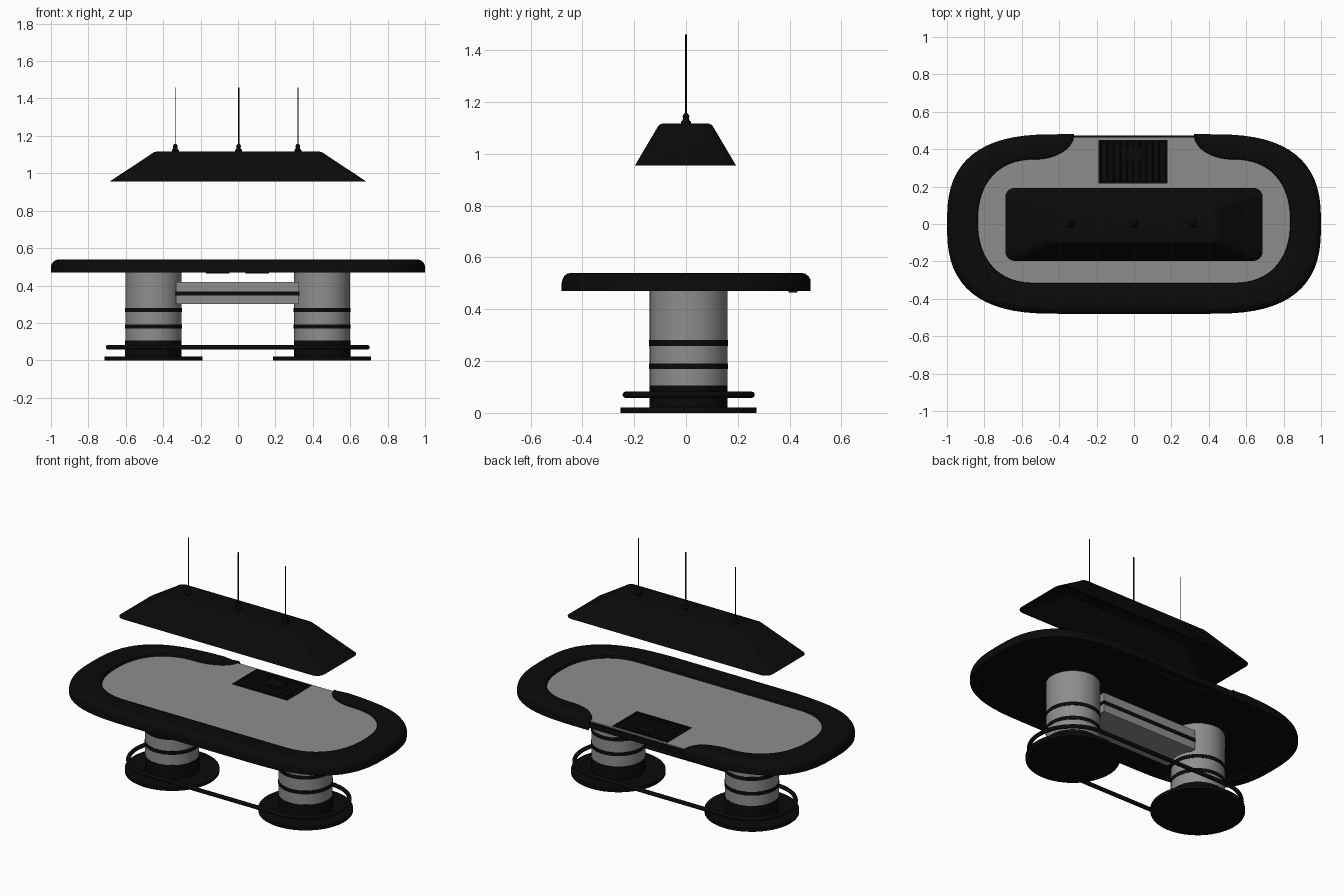
import bpy, bmesh, math
from math import sin, cos, pi

if "Cube" in bpy.data.objects:
    bpy.data.objects.remove(bpy.data.objects["Cube"])

black = bpy.data.materials.new("black")
black.diffuse_color = (0.003, 0.003, 0.003, 1)
black.use_nodes = True
black.node_tree.nodes["Principled BSDF"].inputs["Base Color"].default_value = black.diffuse_color
grey = bpy.data.materials.new("grey")
grey.diffuse_color = (0.27, 0.27, 0.27, 1)
grey.use_nodes = True
grey.node_tree.nodes["Principled BSDF"].inputs["Base Color"].default_value = grey.diffuse_color


def finish(name, bm, mat=grey, smooth=True):
    bmesh.ops.remove_doubles(bm, verts=bm.verts, dist=0.0002)
    bmesh.ops.recalc_face_normals(bm, faces=bm.faces)
    me = bpy.data.meshes.new(name)
    bm.to_mesh(me)
    bm.free()
    ob = bpy.data.objects.new(name, me)
    bpy.context.collection.objects.link(ob)
    me.materials.append(mat)
    if smooth:
        bpy.ops.object.select_all(action='DESELECT')
        ob.select_set(True)
        bpy.context.view_layer.objects.active = ob
        bpy.ops.object.shade_smooth_by_angle(angle=math.radians(35))
    return ob


def loft(name, rings, mat=grey, caps=True):
    """Skin a list of closed rings."""
    bm = bmesh.new()
    vs = [[bm.verts.new(p) for p in r] for r in rings]
    n = len(rings[0])
    for a, b in zip(vs, vs[1:]):
        for i in range(n):
            j = (i + 1) % n
            bm.faces.new((a[i], a[j], b[j], b[i]))
    if caps:
        bm.faces.new(vs[0])
        bm.faces.new(vs[-1])
    return finish(name, bm, mat)


def lathe(name, x, y, profile, mat=grey, seg=48):
    return loft(name, [[(x + r * cos(2 * pi * i / seg), y + r * sin(2 * pi * i / seg), z)
                        for i in range(seg)] for r, z in profile], mat)


def box(name, x0, x1, y0, y1, z0, z1, mat=grey):
    bm = bmesh.new()
    bmesh.ops.create_cube(bm, size=1)
    for v in bm.verts:
        v.co = ((x0 + x1) / 2 + v.co.x * (x1 - x0), (y0 + y1) / 2 + v.co.y * (y1 - y0),
                (z0 + z1) / 2 + v.co.z * (z1 - z0))
    return finish(name, bm, mat, smooth=False)


def half_oval(a, hx, hy, yc=0.0, n=32, e=2.7):
    """Right end of the table outline, back to front."""
    pts = []
    for i in range(n + 1):
        t = pi / 2 - pi * i / n
        c, s = max(cos(t), 0), sin(t)
        pts.append((a + (hx - a) * c ** (2 / e), yc + math.copysign(hy * abs(s) ** (2 / e), s)))
    return pts


def mirror(pts):
    return pts + [(-x, y) for x, y in reversed(pts)]


# Padded rail: C-shaped, open at the back, ends tapering in a rounded curve
K = 14
outer = [(0.32 + 0.08 * i / K, 0.48) for i in range(K)] + half_oval(0.4, 1.0, 0.48)
inner = [(0.53 - 0.21 * cos(pi / 2 * i / K), 0.48 - 0.135 * sin(pi / 2 * i / K)) for i in range(K)]
inner += half_oval(0.53, 0.835, 0.33, 0.015, e=2.3)
rings = []
for (px, py), (qx, qy) in zip(mirror(outer), mirror(inner)):
    w = math.hypot(qx - px, qy - py)
    f = math.sqrt(1 - (1 - min(1, w / 0.12)) ** 2)      # height falls off at the tips
    prof = [(0.075, 0.485), (0.07, 0.47), (0, 0.47), (0, 0.502), (0.005, 0.517), (0.014, 0.529),
            (0.027, 0.537), (0.045, 0.54), (w - 0.015, 0.54), (w - 0.004, 0.536), (w, 0.527), (w, 0.505)]
    ring = []
    for k, (d, z) in enumerate(prof):
        d = min(d, w * 0.45) if k < 8 else max(d, w * 0.55)
        t = d / w if w > 1e-6 else 0
        z = 0.515 + (z - 0.515) * f if z > 0.515 else z
        ring.append((px + (qx - px) * t, py + (qy - py) * t, z))
    rings.append(ring)
loft("padded_rail", rings, black)

# Table body and felt, with a pocket cut for the chip tray
oval = mirror(half_oval(0.4, 1.0, 0.48))


def slab(name, s, z0, z1, mat=grey):
    return loft(name, [[(x * s, y * s, z) for x, y in oval] for z in (z0, z1)], mat)


body = slab("table_body", 0.985, 0.48, 0.515, black)
felt = slab("felt_surface", 0.965, 0.513, 0.521)
cutter = box("tray_cutter", -0.185, 0.175, 0.222, 0.445, 0.495, 0.6)
cutter.hide_render = True
for ob in (body, felt):
    m = ob.modifiers.new("tray_pocket", 'BOOLEAN')
    m.object = cutter
    m.solver = 'EXACT'
    bpy.context.view_layer.objects.active = ob
    bpy.ops.object.modifier_apply(modifier=m.name)
bpy.data.objects.remove(cutter)

# Chip tray: frame, scalloped channels and centre block
for nm, b in {"front": (-0.19, 0.18, 0.217, 0.23), "back": (-0.19, 0.18, 0.438, 0.45),
              "left": (-0.19, -0.178, 0.23, 0.438), "right": (0.168, 0.18, 0.23, 0.438)}.items():
    box("tray_frame_" + nm, *b, 0.495, 0.525, black)
bm = bmesh.new()
prev = None
for i in range(81):
    x = -0.178 + 0.346 * i / 80
    u = (i % 8) / 4 - 1
    z = 0.521 - 0.02 * math.sqrt(max(0, 1 - u * u))
    row = [bm.verts.new((x, y, z)) for y in (0.23, 0.438)]
    if prev:
        bm.faces.new((prev[0], row[0], row[1], prev[1]))
    prev = row
finish("tray_channels", bm, black)
box("tray_block", -0.04, 0.045, 0.335, 0.405, 0.50, 0.521, black)
for s in (-1, 1):
    box("tray_catch", s * 0.105 - 0.065, s * 0.105 + 0.06, 0.395, 0.43, 0.464, 0.482, black)

# Pedestals: column, dark foot, bands and base disc
for side, x in (("left", -0.452), ("right", 0.45)):
    lathe(side + "_column", x, 0.01, [(0.15, 0.1), (0.15, 0.485)])
    lathe(side + "_column_foot", x, 0.01, [(0.151, 0.015), (0.151, 0.105)], black)
    lathe(side + "_base", x, 0.01, [(0.262, 0), (0.262, 0.02)], black, 64)
    for z in (0.18, 0.27):
        lathe(side + "_band", x, 0.01, [(0.148, z - 0.011), (0.152, z - 0.011),
                                        (0.152, z + 0.011), (0.148, z + 0.011)], black)

# Cross beam with dark stripe
box("cross_beam", -0.332, 0.327, -0.11, 0.13, 0.30, 0.42)
box("beam_stripe", -0.333, 0.328, -0.113, 0.133, 0.347, 0.369, black)

# Foot rail: tube bent into a stadium loop
R = 0.243
tube = []
for k in range(51):
    h = k // 25 % 2
    t = -pi / 2 + pi * h + pi * (k % 25) / 24
    x, y = (-0.452 if h else 0.45) + R * cos(t), 0.01 + R * sin(t)
    tube.append([(x + 0.012 * cos(a) * cos(t), y + 0.012 * cos(a) * sin(t), 0.07 + 0.012 * sin(a))
                 for a in [2 * pi * j / 12 for j in range(12)]])
loft("foot_rail", tube, black, caps=False)


# Lamp shade: hollow tapered shell with rounded corners
def rounded(hx, hy, r, z):
    pts = []
    for q, (sx, sy) in enumerate([(1, 1), (-1, 1), (-1, -1), (1, -1)]):
        for i in range(9):
            t = pi / 2 * (q + i / 8)
            pts.append((sx * (hx - r) + r * cos(t), sy * (hy - r) + r * sin(t) - 0.002, z))
    return pts


loft("lamp_shade", [rounded(0.42, 0.075, 0.02, 1.102), rounded(0.675, 0.185, 0.045, 0.955),
                    rounded(0.688, 0.195, 0.05, 0.955), rounded(0.462, 0.107, 0.035, 1.104),
                    rounded(0.452, 0.101, 0.033, 1.112), rounded(0.435, 0.09, 0.03, 1.116)], black)

# Lamp cords and fittings
for x, r in ((-0.335, 0.002), (0.003, 0.004), (0.32, 0.003)):
    lathe("lamp_fitting", x, 0, [(0.019, 1.11), (0.019, 1.124), (0.012, 1.132), (0.011, 1.138),
                                 (0.013, 1.144), (0.010, 1.152), (0.004, 1.158)], black, 20)
    lathe("lamp_cord", x, 0, [(r, 1.15), (r, 1.46)], black, 10)
